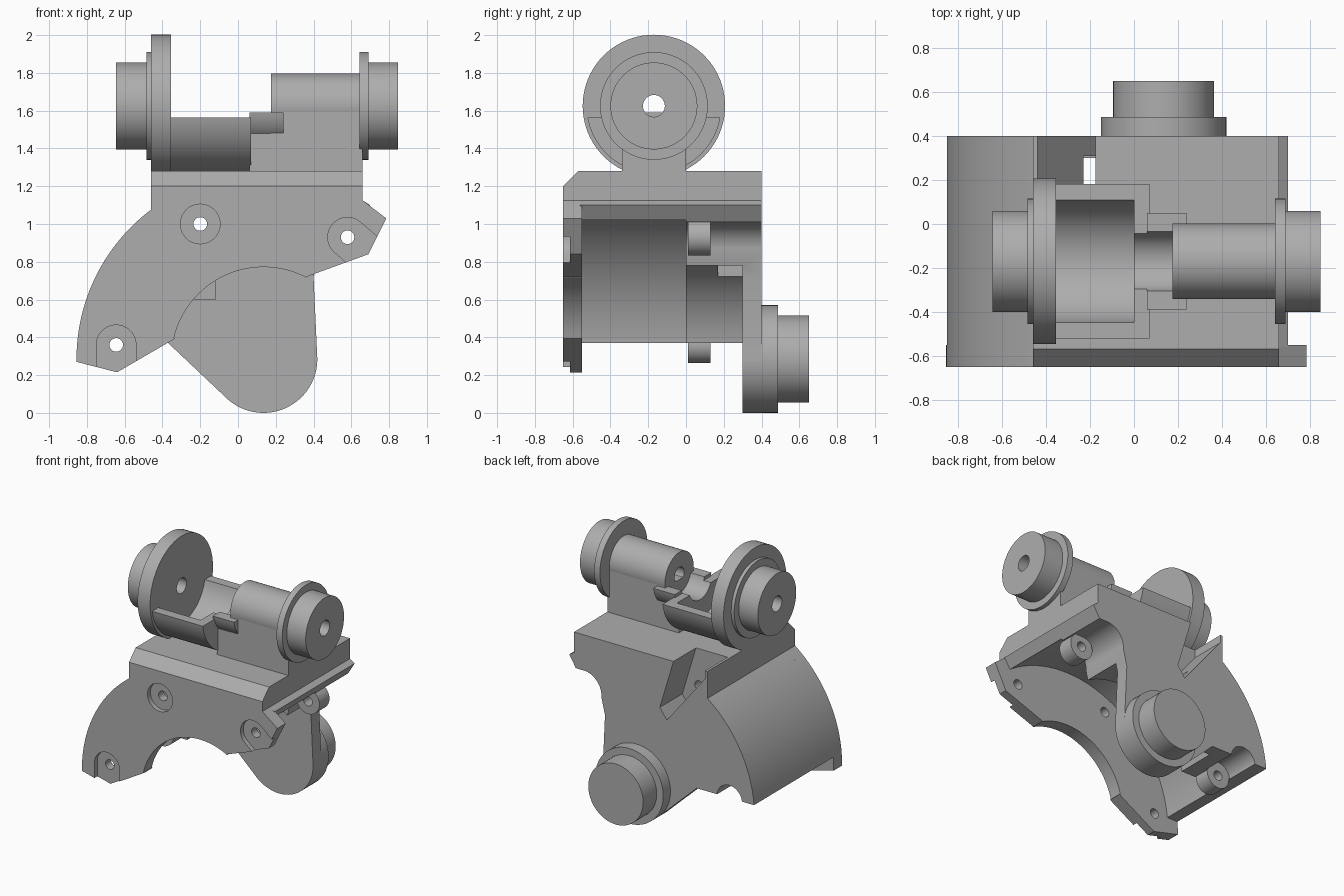
import bpy, bmesh, math
from mathutils import Vector

if "Cube" in bpy.data.objects:
    bpy.data.objects.remove(bpy.data.objects["Cube"])

grey = bpy.data.materials.new("light grey")
grey.use_nodes = True
COLOUR = (0.42, 0.42, 0.42, 1)
grey.diffuse_color = COLOUR
grey.node_tree.nodes["Principled BSDF"].inputs["Base Color"].default_value = COLOUR

HUB = (0.135, 0.285)        # x, z of the main gear axis
ARM = (-0.17, 1.625)        # y, z of the upper axis
SCREWS = [(-0.2, 1.0), (0.58, 0.93), (-0.645, 0.36)]


def prism(name, pts, axis, a, b):
    """Extrude a profile along x (points y, z) or y (points x, z)."""
    bm = bmesh.new()
    place = (lambda p: (a, p[0], p[1])) if axis == "x" else (lambda p: (p[0], a, p[1]))
    face = bm.faces.new([bm.verts.new(place(p)) for p in pts])
    move = Vector((b - a, 0, 0) if axis == "x" else (0, b - a, 0))
    ext = bmesh.ops.extrude_face_region(bm, geom=[face])
    bmesh.ops.translate(bm, verts=[g for g in ext["geom"] if isinstance(g, bmesh.types.BMVert)], vec=move)
    bmesh.ops.recalc_face_normals(bm, faces=bm.faces)
    mesh = bpy.data.meshes.new(name)
    bm.to_mesh(mesh)
    bm.free()
    mesh.materials.append(grey)
    obj = bpy.data.objects.new(name, mesh)
    bpy.context.collection.objects.link(obj)
    return obj


def arc(c, r, start, end, n=32):
    steps = [math.radians(start + (end - start) * i / n) for i in range(n + 1)]
    return [(c[0] + r * math.cos(t), c[1] + r * math.sin(t)) for t in steps]


def cyl(name, c, r, axis, a, b, n=64):
    return prism(name, arc(c, r, 0, 360, n)[:-1], axis, a, b)


def rect(u0, u1, v0, v1):
    return [(u0, v0), (u1, v0), (u1, v1), (u0, v1)]


def cut(obj, *cutters):
    bpy.context.view_layer.objects.active = obj
    for c in cutters:
        c.hide_render = True
        m = obj.modifiers.new("cut", "BOOLEAN")
        m.operation, m.solver, m.object = "DIFFERENCE", "EXACT", c
        bpy.ops.object.modifier_apply(modifier=m.name)
        bpy.data.objects.remove(c)
    return obj


# Housing: outer wall, deck and back plate in one profile
housing = prism("housing",
    [(-0.46, 1.28), (0.66, 1.28), (0.66, 1.125), (0.70, 1.10), (0.645, 1.01)]
    + arc((0.58, 0.86), 0.15, 85, 185, 10)
    + [(0.40, 0.72)] + arc(HUB, 0.285, 0, -132)
    + [(-0.37, 0.37), (-0.851, 0.37)] + arc(HUB, 0.99, 175, 127),
    "y", -0.56, 0.40)
cut(housing,
    cyl("gear_chamber", HUB, 0.90, "y", -0.7, 0.0, 96),
    cyl("rear_chamber", HUB, 0.57, "y", -0.1, 0.30, 96),
    cyl("screw_clearance", SCREWS[2], 0.105, "y", 0.13, 0.5, 32),
    prism("access_notch", [(-0.175, 1.4), (-0.175, 1.28), (-0.06, 0.90), (-0.12, 0.82),
                           (-0.44, 1.22), (-0.44, 1.4)], "y", 0.13, 0.5),
    prism("notch_window", rect(-0.23, -0.12, 0.6, 1.0), "y", 0.17, 0.31))

# Front plate with arch, screw recesses and holes
front = prism("front_plate",
    [(-0.46, 1.20), (0.66, 1.20), (0.66, 1.125), (0.785, 1.03), (0.69, 0.84), (0.36, 0.72)]
    + arc(HUB, 0.487, 62, 167)
    + [(-0.33, 0.395), (-0.64, 0.215), (-0.855, 0.27)] + arc(HUB, 0.99, 180, 127),
    "y", -0.65, -0.55)
for (x, z), down in zip(SCREWS, (None, -41, -90)):
    pts = arc((x, z), 0.105, 0, 360, 40)[:-1]
    if down is not None:
        d = Vector((math.cos(math.radians(down)), math.sin(math.radians(down)))) * 0.4
        half = arc((x, z), 0.105, down + 90, down + 270, 24)
        pts = half + [(half[-1][0] + d.x, half[-1][1] + d.y), (half[0][0] + d.x, half[0][1] + d.y)]
    cut(front, prism("recess", pts, "y", -0.7, -0.615),
        cyl("screw_hole", (x, z), 0.036, "y", -0.8, -0.4, 24))

# Chamfered front edge of the deck
prism("deck_edge", [(-0.65, 1.2), (-0.57, 1.28), (-0.55, 1.28), (-0.55, 1.2)], "x", -0.46, 0.66)

# Screw bosses inside the housing
for i, s in enumerate(SCREWS):
    cut(housing, cyl("bore", s, 0.036, "y", -0.02, 0.131, 24))
    cut(cyl("screw_boss_%d" % i, s, 0.097, "y", 0.01, 0.13, 40),
        cyl("bore", s, 0.036, "y", -0.1, 0.3, 24))

# Rear pivot
cyl("rear_flange", HUB, 0.285, "y", 0.30, 0.487)
cyl("rear_pivot", HUB, 0.23, "y", 0.48, 0.65)

# Upper axis: stepped turned parts, bored through (name, radius, x start, x end)
for name, r, a, b in [("right_pivot", 0.23, -0.645, -0.48), ("right_collar", 0.285, -0.485, -0.45),
                      ("right_disc", 0.377, -0.46, -0.355), ("left_barrel", 0.172, 0.175, 0.65),
                      ("left_flange", 0.285, 0.642, 0.69), ("left_pivot", 0.23, 0.68, 0.848)]:
    cut(cyl(name, ARM, r, "x", a, b, 80), cyl("bore", ARM, 0.058, "x", a - 0.1, b + 0.1, 32))

# Open cradle, its narrow neck and the barrel support
for name, r, a, b, top in [("cradle", 0.357, -0.36, 0.07, 1.565), ("cradle_neck", 0.222, 0.06, 0.24, 1.59)]:
    cut(cyl(name, ARM, r, "x", a, b, 80),
        prism("top_cut", rect(-1, 1, top, 3), "x", -1, 1),
        cyl("wide_bore", ARM, 0.285, "x", -0.5, 0.0),
        cyl("narrow_bore", ARM, 0.14, "x", -0.1, 0.175))
cut(prism("barrel_support", rect(-0.34, 0.0, 1.27, 1.625), "x", 0.06, 0.66),
    prism("top_cut", rect(-1, 1, 1.48, 3), "x", -0.5, 0.175),
    cyl("narrow_bore", ARM, 0.14, "x", -0.1, 0.175),
    cyl("bore", ARM, 0.058, "x", 0.1, 0.8, 32))

# Smooth curved faces, keep edges sharp
bpy.ops.object.select_all(action="DESELECT")
for o in bpy.context.scene.objects:
    if o.type == "MESH" and grey.name in o.data.materials:
        o.select_set(True)
        bpy.context.view_layer.objects.active = o
bpy.ops.object.shade_smooth_by_angle(angle=math.radians(25))
